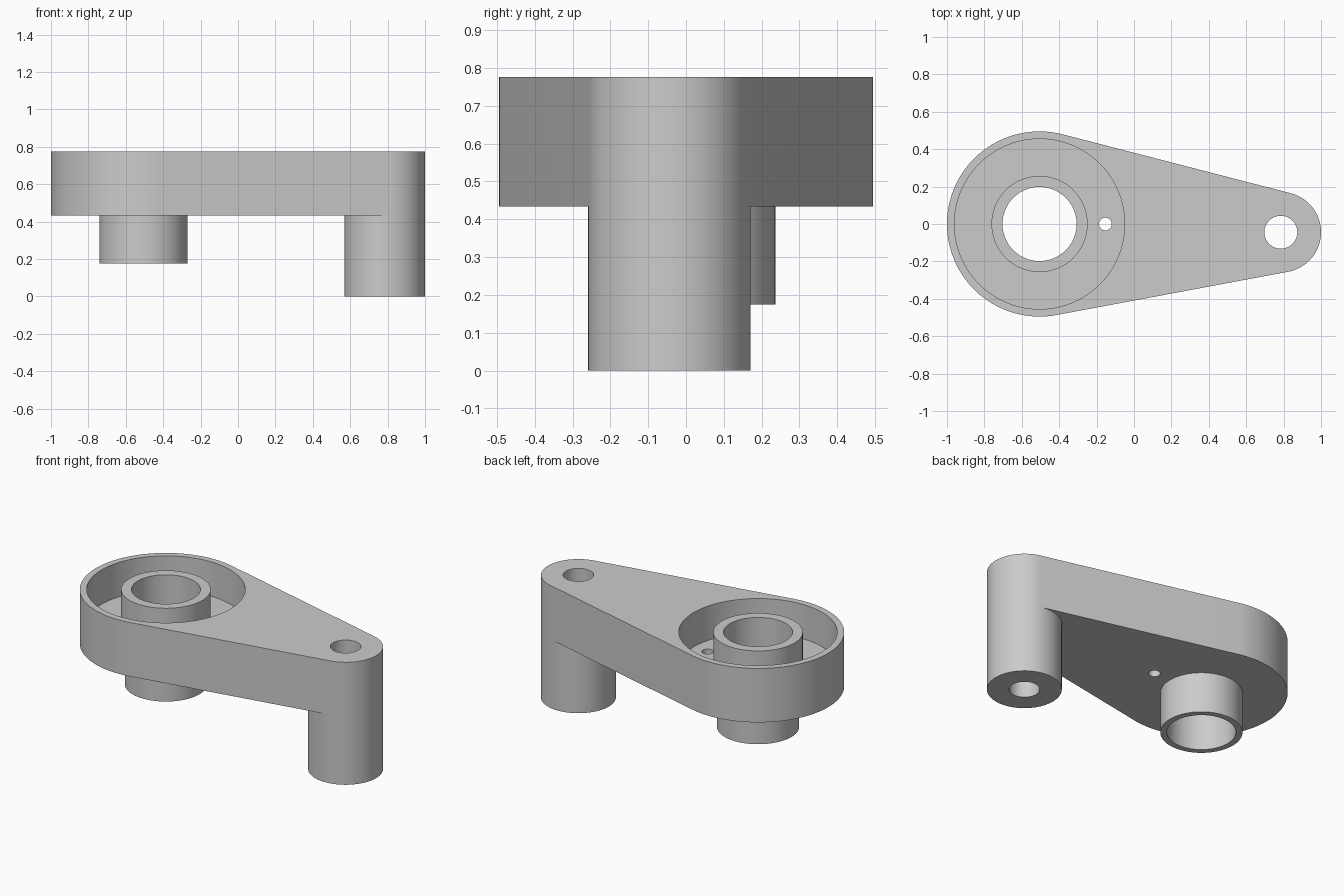
import bpy, bmesh, math
from mathutils import Vector

cube = bpy.data.objects.get("Cube")
if cube:
    bpy.data.objects.remove(cube)

# Main dimensions
HUB, HUB_R = Vector((-0.505, 0.0)), 0.495
BOSS, BOSS_R = Vector((0.785, -0.044)), 0.215
PIN, PIN_R = Vector((-0.153, 0.0)), 0.034
POCKET_R, RING_R, TUBE_R, BORE_R, BOSS_BORE_R = 0.455, 0.257, 0.236, 0.198, 0.088
TOP, FLOOR, UNDER, TUBE_END = 0.776, 0.558, 0.434, 0.175

grey = bpy.data.materials.new("light grey")
grey.use_nodes = True
colour = (0.6, 0.6, 0.6, 1)
grey.diffuse_color = colour
grey.node_tree.nodes["Principled BSDF"].inputs["Base Color"].default_value = colour

bm = bmesh.new()


def arc(centre, radius, start, end, steps):
    angles = [start + (end - start) * i / steps for i in range(steps + 1)]
    return [centre + radius * Vector((math.cos(a), math.sin(a))) for a in angles]


def circle(centre, radius, steps=96):
    return arc(centre, radius, 0, math.tau, steps)[:-1]


def ring(points, z):
    return [bm.verts.new((p.x, p.y, z)) for p in points]


def wall(points, low, high):
    """Upright wall along a closed outline."""
    a, b = ring(points, low), ring(points, high)
    for i in range(len(a)):
        j = (i + 1) % len(a)
        bm.faces.new((a[i], a[j], b[j], b[i]))


def cap(z, *outlines):
    """Flat face whose first outline is the rim and the rest are holes."""
    edges = []
    for points in outlines:
        verts = ring(points, z)
        edges += [bm.edges.new((v, verts[(i + 1) % len(verts)]))
                  for i, v in enumerate(verts)]
    bmesh.ops.triangle_fill(bm, use_beauty=True, use_dissolve=False,
                            edges=edges, normal=(0, 0, 1))


# Outlines: two circles joined by their common tangents
axis = BOSS - HUB
heading = math.atan2(axis.y, axis.x)
spread = math.acos((HUB_R - BOSS_R) / axis.length)
lo, hi = heading - spread, heading + spread
hub_arc = arc(HUB, HUB_R, hi, lo + math.tau, 72)
boss_outer = arc(BOSS, BOSS_R, lo, hi, 48)
boss_inner = arc(BOSS, BOSS_R, lo, hi - math.tau, 56)
boss_round = boss_outer + boss_inner[-2:0:-1]
arm = hub_arc + boss_outer
arm_underside = hub_arc + boss_inner

pocket, hub_ring = circle(HUB, POCKET_R), circle(HUB, RING_R)
tube, bore = circle(HUB, TUBE_R), circle(HUB, BORE_R)
pin_hole, boss_bore = circle(PIN, PIN_R, 32), circle(BOSS, BOSS_BORE_R, 64)

# Arm and boss walls
wall(arm, UNDER, TOP)
wall(boss_round, 0, UNDER)
wall(boss_bore, 0, TOP)

# Hub pocket, raised ring, lower tube and pin hole
wall(pocket, FLOOR, TOP)
wall(hub_ring, FLOOR, TOP)
wall(tube, TUBE_END, UNDER)
wall(bore, TUBE_END, TOP)
wall(pin_hole, UNDER, FLOOR)

# Flat faces
cap(TOP, arm, pocket, boss_bore)
cap(TOP, hub_ring, bore)
cap(FLOOR, pocket, hub_ring, pin_hole)
cap(UNDER, arm_underside, tube, pin_hole)
cap(TUBE_END, tube, bore)
cap(0, boss_round, boss_bore)

bmesh.ops.remove_doubles(bm, verts=bm.verts[:], dist=0.0001)
bmesh.ops.recalc_face_normals(bm, faces=bm.faces[:])

mesh = bpy.data.meshes.new("crank_arm")
bm.to_mesh(mesh)
bm.free()
mesh.materials.append(grey)
crank = bpy.data.objects.new("crank_arm", mesh)
bpy.context.collection.objects.link(crank)

bpy.ops.object.select_all(action="DESELECT")
crank.select_set(True)
bpy.context.view_layer.objects.active = crank
bpy.ops.object.shade_smooth_by_angle(angle=math.radians(30))
